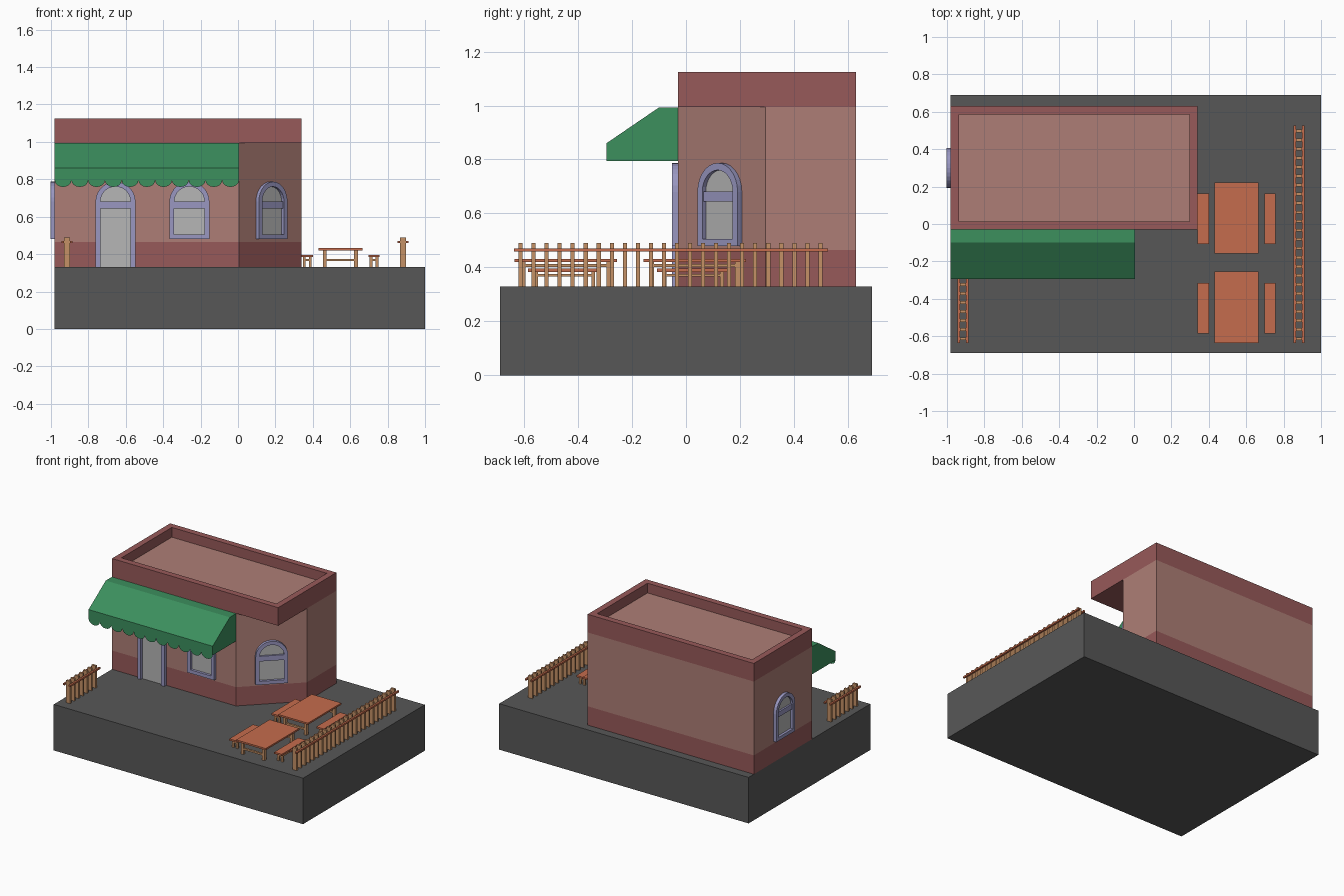
import bpy, bmesh, math
from mathutils import Matrix, Vector

if "Cube" in bpy.data.objects:
    bpy.data.objects.remove(bpy.data.objects["Cube"])


def material(name, r, g, b):
    m = bpy.data.materials.new(name)
    m.diffuse_color = [(c / 255) ** 2.2 for c in (r, g, b)] + [1]
    m.use_nodes = True
    m.node_tree.nodes["Principled BSDF"].inputs["Base Color"].default_value = m.diffuse_color
    return m


PINK = material("pink_plaster", 172, 125, 117)
RED = material("dark_red", 150, 90, 90)
GREEN = material("awning_green", 62, 142, 94)
GROUND = material("dark_grey", 88, 88, 88)
FRAME = material("lavender", 152, 150, 192)
GLASS = material("glass_grey", 180, 180, 180)
TOP = material("orange_wood", 196, 108, 78)
WOOD = material("tan_wood", 196, 144, 102)


def finish(name, bm, mat, matrix=None, closed=True):
    if closed:
        bmesh.ops.recalc_face_normals(bm, faces=bm.faces)
    me = bpy.data.meshes.new(name)
    bm.to_mesh(me)
    bm.free()
    me.materials.append(mat)
    ob = bpy.data.objects.new(name, me)
    bpy.context.collection.objects.link(ob)
    if matrix:
        ob.matrix_world = matrix
    return ob


def boxes(name, items, mat):
    """One object from boxes given as (x0, x1, y0, y1, z0, z1)."""
    bm = bmesh.new()
    for x0, x1, y0, y1, z0, z1 in items:
        m = Matrix.Translation(((x0 + x1) / 2, (y0 + y1) / 2, (z0 + z1) / 2))
        bmesh.ops.create_cube(bm, size=1, matrix=m @ Matrix.Diagonal((x1 - x0, y1 - y0, z1 - z0, 1)))
    return finish(name, bm, mat)


def prism(name, pts, vec, mat, matrix=None):
    """Extrude a closed outline along vec."""
    bm = bmesh.new()
    f = bm.faces.new([bm.verts.new(p) for p in pts])
    r = bmesh.ops.extrude_face_region(bm, geom=[f], use_keep_orig=True)
    bmesh.ops.translate(bm, vec=vec, verts=[v for v in r["geom"] if isinstance(v, bmesh.types.BMVert)])
    return finish(name, bm, mat, matrix)


# Ground slab and building with a cut front corner
G = 0.33
boxes("ground_slab", [(-0.98, 1, -0.69, 0.69, 0, G)], GROUND)
plan = [(-0.98, -0.03), (0.005, -0.03), (0.34, 0.295), (0.34, 0.63), (-0.98, 0.63)]
prism("wall_base", [(x, y, G) for x, y in plan], (0, 0, 0.135), RED)
prism("walls", [(x, y, 0.465) for x, y in plan], (0, 0, 0.53), PINK)

# Parapet: overhanging block with an inset, sunken roof
bm = bmesh.new()
bmesh.ops.create_cube(bm, size=1, matrix=Matrix.Translation((-0.32, 0.3, 1.06)) @ Matrix.Diagonal((1.32, 0.66, 0.13, 1)))
bm.normal_update()
top = max(bm.faces, key=lambda f: f.calc_center_median().z)
bmesh.ops.inset_region(bm, faces=[top], thickness=0.063)
floor = bmesh.ops.extrude_face_region(bm, geom=[top])["geom"]
bmesh.ops.translate(bm, vec=(0, 0, -0.07), verts=[v for v in floor if isinstance(v, bmesh.types.BMVert)])
if top.is_valid:
    bm.faces.remove(top)
parapet = finish("parapet", bm, RED)
parapet.data.materials.append(PINK)
for p in parapet.data.polygons:
    if abs(p.center.z - 1.055) < 0.001 and abs(p.normal.z) > 0.9:
        p.material_index = 1


# Arched openings, in local space: x along the wall, -y outward
def arch(r, z0, zc, y, n=14):
    pts = [(-r, y, z0)]
    pts += [(-r * math.cos(math.pi * i / n), y, zc + r * math.sin(math.pi * i / n)) for i in range(n + 1)]
    return pts + [(r, y, z0)]


def opening(name, x, y, angle, z0, sill):
    R, t, zc = 0.107, 0.026, 0.68
    m = Matrix.Translation((x, y, 0)) @ Matrix.Rotation(math.radians(angle), 4, 'Z')
    outer = arch(R, z0, zc, 0)
    inner = arch(R - t, z0 + sill, zc, 0)
    bm = bmesh.new()
    rings = [[bm.verts.new((px, d, pz)) for px, _, pz in pts]
             for pts, d in ((outer, 0.002), (outer, -0.022), (inner, -0.022), (inner, 0.002))]
    n = len(outer)
    for k in range(4):
        a, b = rings[k], rings[(k + 1) % 4]
        for i in range(n if sill else n - 1):
            j = (i + 1) % n
            bm.faces.new((a[i], a[j], b[j], b[i]))
    if not sill:
        for i in (0, n - 1):
            bm.faces.new([r[i] for r in rings])
    finish(name + "_frame", bm, FRAME, m)
    prism(name + "_glass", inner, (0, -0.004, 0), GLASS, m)
    bar = boxes(name + "_crossbar", [(-R + t, R - t, -0.016, 0, 0.645, 0.682)], FRAME)
    bar.matrix_world = m


opening("door", -0.655, -0.03, 0, G, 0)
opening("front_window", -0.26, -0.03, 0, 0.48, 0.025)
opening("corner_window", 0.1725, 0.1325, math.degrees(math.atan2(0.325, 0.335)), 0.48, 0.025)
opening("left_window", -0.98, 0.3, -90, 0.48, 0.025)

# Awning: thin open shell with a scalloped front edge
AX0, AX1 = -0.98, 0.005
side = [(-0.03, 0.795), (-0.03, 0.993), (-0.1, 0.993), (-0.295, 0.86), (-0.295, 0.795)]
bm = bmesh.new()
left, right = [[bm.verts.new((x, y, z)) for y, z in side] for x in (AX0, AX1)]
bm.faces.new(left)
bm.faces.new(right[::-1])
for i in (1, 2, 3):
    bm.faces.new((left[i], left[i + 1], right[i + 1], right[i]))
w = (AX1 - AX0) / 11
for s in range(11):
    pts = []
    for i in range(9):
        a = math.pi * i / 8
        pts.append((AX0 + w * (s + 0.5 - 0.5 * math.cos(a)), -0.295, 0.795 - 0.036 * math.sin(a)))
    bm.faces.new([bm.verts.new(p) for p in pts])
bmesh.ops.remove_doubles(bm, verts=bm.verts, dist=0.0005)
finish("awning", bm, GREEN)


# Picket fences with a rail on each side
def fence(name, x, count):
    y0, step = -0.613, 0.0483
    boxes(name + "_pickets", [(x - 0.016, x + 0.016, y0 + i * step - 0.0075, y0 + i * step + 0.0075, G, 0.49)
                              for i in range(count)], WOOD)
    y1 = y0 + (count - 1) * step + 0.028
    boxes(name + "_rails", [(x + s * 0.0225 - 0.0065, x + s * 0.0225 + 0.0065, -0.637, y1, 0.459, 0.471)
                            for s in (-1, 1)], TOP)


fence("right_fence", 0.883, 24)
fence("left_fence", -0.915, 7)


# Tables and benches: slab, four legs and stretchers
def trestle(name, x0, x1, y0, y1, z, inx, iny, leg):
    boxes(name + "_top", [(x0, x1, y0, y1, z - 0.012, z)], TOP)
    xs = (x0 + inx, x1 - inx - leg)
    ys = (y0 + iny, y1 - iny - leg)
    parts = [(x, x + leg, y, y + leg, G, z - 0.012) for x in xs for y in ys]
    parts += [(xs[0], xs[1] + leg, y + 0.003, y + leg - 0.003, 0.362, 0.374) for y in ys]
    parts += [(x + 0.003, x + leg - 0.003, ys[0], ys[1] + leg, z - 0.03, z - 0.02) for x in xs]
    boxes(name + "_legs", parts, WOOD)


for tag, yc in (("back", 0.032), ("front", -0.445)):
    trestle(tag + "_table", 0.43, 0.665, yc - 0.19, yc + 0.19, 0.432, 0.024, 0.02, 0.02)
    by = yc - 0.005
    trestle(tag + "_left_bench", 0.34, 0.4, by - 0.135, by + 0.135, 0.396, 0.007, 0.022, 0.014)
    trestle(tag + "_right_bench", 0.697, 0.757, by - 0.135, by + 0.135, 0.396, 0.007, 0.022, 0.014)
